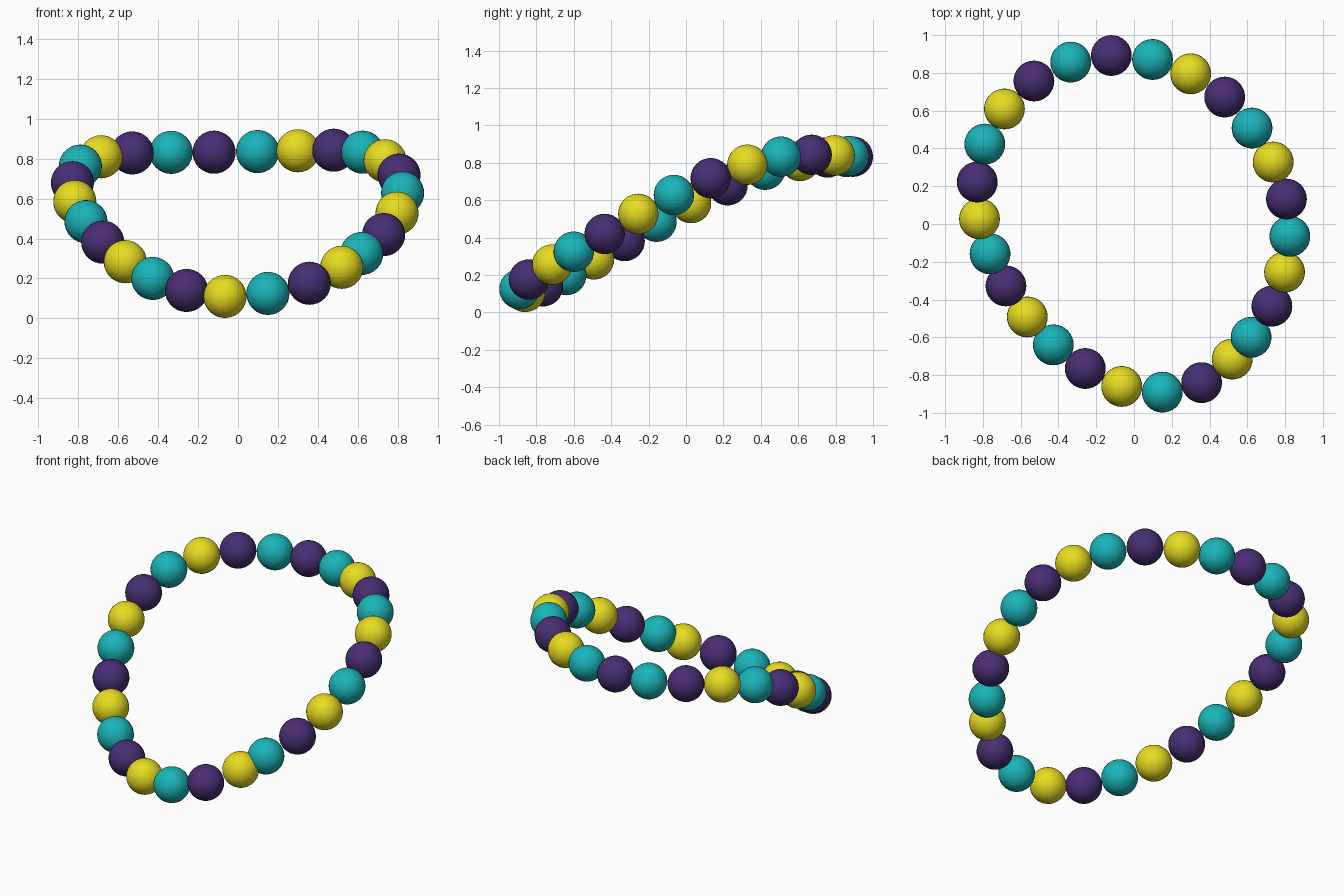
import bpy

RADIUS = 0.108

# bead centres, counter-clockwise seen from above, starting at the lowest bead
CENTRES = [
    (-0.065, -0.855, 0.11), (0.15, -0.885, 0.125), (0.358, -0.835, 0.176),
    (0.52, -0.71, 0.256), (0.62, -0.595, 0.325), (0.73, -0.43, 0.42),
    (0.797, -0.25, 0.527), (0.825, -0.06, 0.628), (0.807, 0.137, 0.718),
    (0.737, 0.333, 0.79), (0.625, 0.513, 0.833), (0.48, 0.677, 0.843),
    (0.30, 0.80, 0.84), (0.098, 0.876, 0.836), (-0.12, 0.897, 0.833),
    (-0.335, 0.862, 0.832), (-0.53, 0.762, 0.829), (-0.686, 0.614, 0.81),
    (-0.79, 0.428, 0.763), (-0.83, 0.227, 0.68), (-0.818, 0.032, 0.585),
    (-0.762, -0.153, 0.485), (-0.678, -0.323, 0.382), (-0.565, -0.487, 0.284),
    (-0.427, -0.635, 0.20), (-0.258, -0.76, 0.14),
]
PATTERN = "YTP" * 5 + "TP" + "YTP" * 3


def material(name, rgb):
    m = bpy.data.materials.new(name)
    m.diffuse_color = (*rgb, 1)
    return m


mats = {
    "Y": material("yellow", (0.80, 0.72, 0.015)),
    "T": material("teal", (0.01, 0.46, 0.48)),
    "P": material("purple", (0.065, 0.027, 0.17)),
}

# beads of the ring
for i, (centre, key) in enumerate(zip(CENTRES, PATTERN)):
    x, y, z = centre
    bpy.ops.mesh.primitive_uv_sphere_add(
        segments=32, ring_count=16, radius=RADIUS, location=(x, y - 0.005, z))
    bead = bpy.context.object
    bead.name = f"{mats[key].name}_bead_{i + 1:02d}"
    bead.data.materials.append(mats[key])
    bpy.ops.object.shade_smooth()
